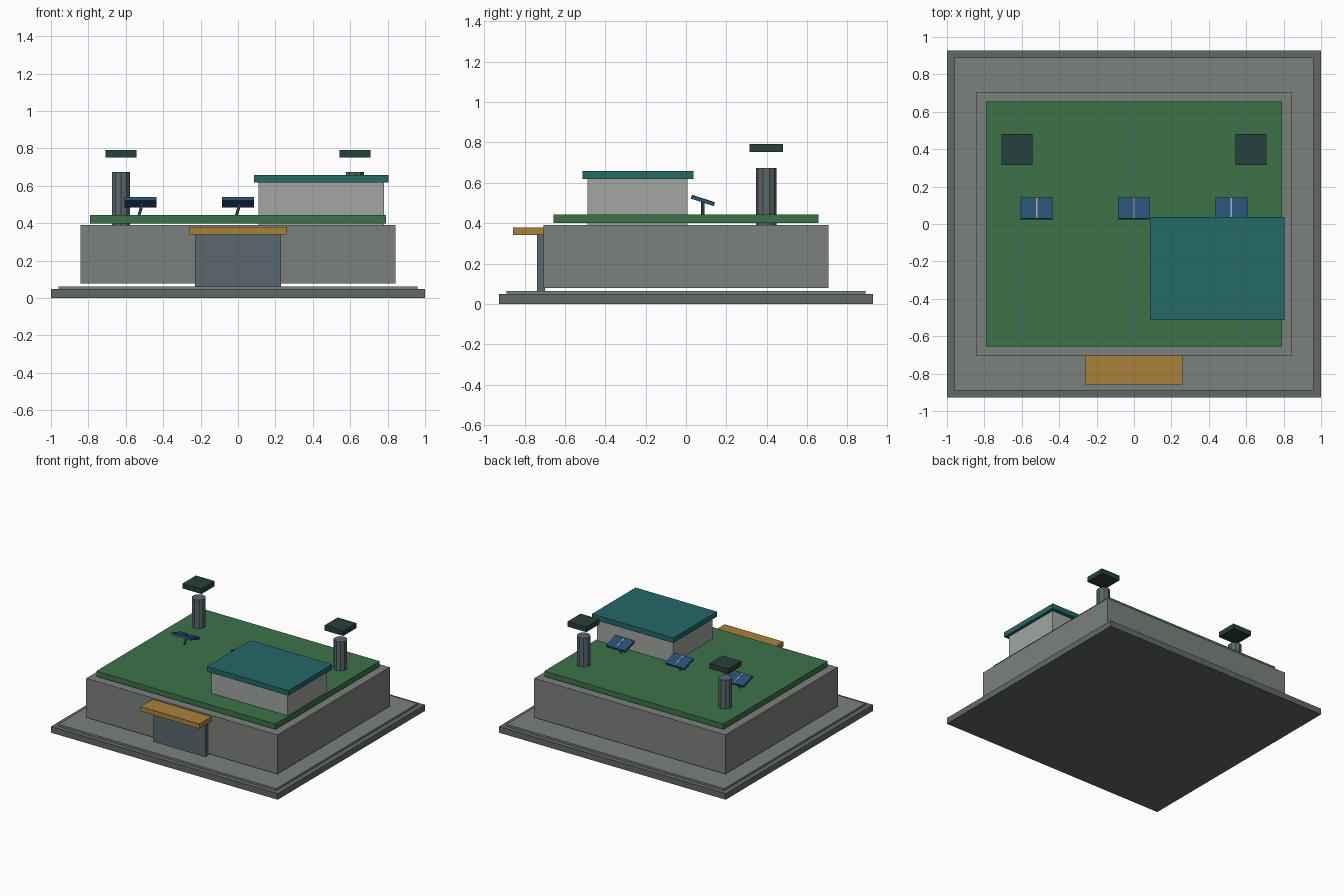
import bpy
from math import radians
from mathutils import Matrix, Vector

if "Cube" in bpy.data.objects:
    bpy.data.objects.remove(bpy.data.objects["Cube"])


def material(name, r, g, b):
    m = bpy.data.materials.new(name)
    m.diffuse_color = (r, g, b, 1)
    m.use_nodes = True
    m.node_tree.nodes["Principled BSDF"].inputs["Base Color"].default_value = m.diffuse_color
    return m


STONE = material("stone", 0.20, 0.22, 0.20)
PAVING = material("paving", 0.12, 0.14, 0.13)
WALL = material("pale_wall", 0.36, 0.38, 0.36)
GREEN = material("grass", 0.045, 0.17, 0.065)
TEAL = material("teal", 0.018, 0.14, 0.14)
OCHRE = material("ochre", 0.40, 0.22, 0.045)
SLATE = material("slate", 0.10, 0.14, 0.15)
DARK = material("dark_green", 0.02, 0.05, 0.045)
BLUE = material("panel_blue", 0.02, 0.08, 0.17)


def box(name, x, y, z, mat=None):
    """Box spanning the given (min, max) ranges."""
    bpy.ops.mesh.primitive_cube_add(size=1)
    ob = bpy.context.object
    ob.name = name
    spans = (x, y, z)
    scale = Matrix.Diagonal([b - a for a, b in spans] + [1])
    ob.data.transform(scale)
    ob.location = [(a + b) / 2 for a, b in spans]
    if mat:
        ob.data.materials.append(mat)
    return ob


def cylinder(name, sides, r, depth, loc, mat, rot=(0, 0, 0)):
    bpy.ops.mesh.primitive_cylinder_add(
        vertices=sides, radius=r, depth=depth, location=loc, rotation=rot)
    ob = bpy.context.object
    ob.name = name
    ob.data.materials.append(mat)
    return ob


# Ground slabs and main block
box("base_slab", (-1, 1), (-0.928, 0.928), (0, 0.048), PAVING)
box("paved_terrace", (-0.96, 0.96), (-0.89, 0.89), (0.048, 0.063), STONE)
box("main_block", (-0.843, 0.843), (-0.707, 0.707), (0.078, 0.39), STONE)
box("green_roof", (-0.79, 0.79), (-0.656, 0.656), (0.40, 0.443), GREEN)

# Entrance
box("door", (-0.23, 0.23), (-0.738, -0.70), (0.063, 0.35), SLATE)
box("door_canopy", (-0.26, 0.26), (-0.858, -0.704), (0.341, 0.379), OCHRE)

# Rooftop pavilion
box("pavilion_walls", (0.11, 0.78), (-0.488, 0.008), (0.39, 0.62), WALL)
box("pavilion_roof", (0.086, 0.804), (-0.513, 0.037), (0.618, 0.658), TEAL)

# Vent stacks with raised caps
for side, x in (("left", -0.625), ("right", 0.625)):
    cylinder(side + "_vent", 10, 0.051, 0.283, (x, 0.398, 0.5315), SLATE)
    box(side + "_vent_cap", (x - 0.083, x + 0.083), (0.315, 0.481),
        (0.752, 0.792), DARK)

# Tilted solar panels, each with a centre strip and a leaning post
tilt = radians(-18)
for i, x in enumerate((-0.521, 0, 0.521), 1):
    centre = Vector((x, 0.083, 0.512))
    panel = box(f"solar_panel_{i}", (-0.085, 0.085), (-0.06, 0.06),
                (-0.009, 0.009), BLUE)
    strip = box(f"panel_strip_{i}", (-0.004, 0.004), (-0.058, 0.058),
                (0.008, 0.011), WALL)
    place = Matrix.Translation(centre) @ Matrix.Rotation(tilt, 4, 'X')
    for part in (panel, strip):
        part.matrix_world = place @ Matrix.Translation(part.location)
    cylinder(f"panel_post_{i}", 8, 0.008, 0.075, (x, 0.083, 0.471), SLATE,
             (0, radians(16), 0))
